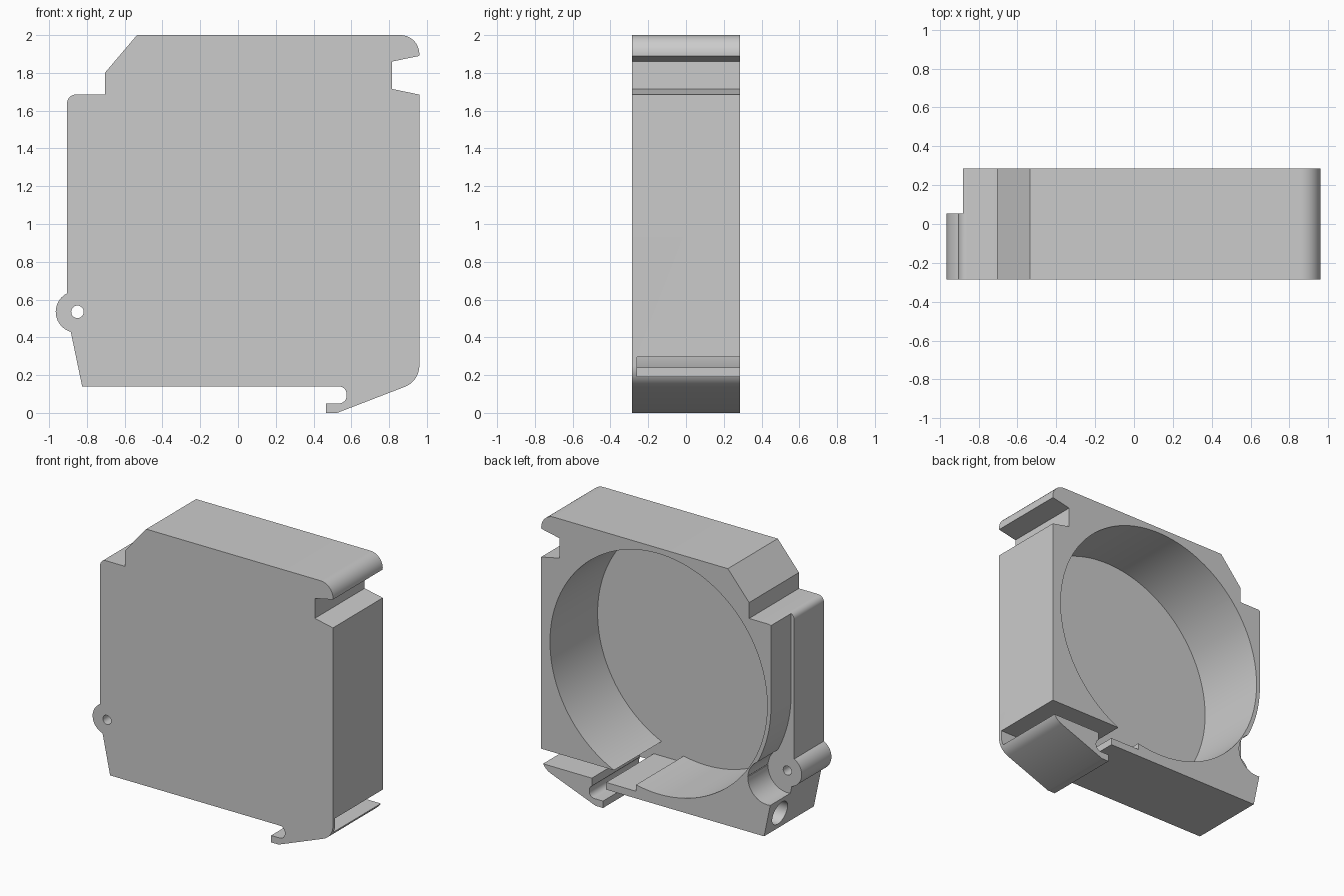
import bpy
import bmesh
from math import cos, sin, radians, pi
from mathutils import Matrix

if "Cube" in bpy.data.objects:
    bpy.data.objects.remove(bpy.data.objects["Cube"], do_unlink=True)

FRONT, BACK = -0.285, 0.285
FLOOR = -0.26          # inner side of the thin front wall
STEP = 0.055           # depth of the stepped side
EAR = (-0.855, 0.535)
POCKET = (0.02, 1.09)


def arc(center, r, start, end, n=12):
    """Points on an arc in the x-z plane, angles in degrees."""
    angles = [radians(start + (end - start) * i / n) for i in range(n + 1)]
    return [(center[0] + r * cos(a), center[1] + r * sin(a)) for a in angles]


def prism(name, outline, y0, y1):
    """Extrude an x-z outline along y."""
    bm = bmesh.new()
    base = bm.faces.new([bm.verts.new((x, y0, z)) for x, z in outline])
    new = bmesh.ops.extrude_face_region(bm, geom=[base])["geom"]
    verts = [v for v in new if isinstance(v, bmesh.types.BMVert)]
    bmesh.ops.translate(bm, verts=verts, vec=(0, y1 - y0, 0))
    bmesh.ops.recalc_face_normals(bm, faces=bm.faces)
    return finish(name, bm)


def finish(name, bm):
    mesh = bpy.data.meshes.new(name)
    bm.to_mesh(mesh)
    bm.free()
    ob = bpy.data.objects.new(name, mesh)
    bpy.context.collection.objects.link(ob)
    return ob


def disc(name, center, r, y0, y1, n=48):
    return prism(name, arc(center, r, 0, 360 - 360 / n, n - 1), y0, y1)


def rect(name, x0, x1, z0, z1, y0, y1):
    return prism(name, [(x0, z0), (x1, z0), (x1, z1), (x0, z1)], y0, y1)


# Housing outline with rail hook, top catch, corner bevel and hinge ear
outline = [(-0.825, 0.14)]
outline += arc((0.535, 0.1), 0.04, 90, 0, 6)
outline += arc((0.535, 0.09), 0.04, 0, -90, 6)
outline += [(0.465, 0.05), (0.465, 0), (0.525, 0)]
outline += arc((0.84, 0.25), 0.12, -70, 0)
outline += [(0.96, 1.685), (0.815, 1.715), (0.815, 1.86)]
outline += arc((0.86, 1.9), 0.1, -6, 90)
outline += [(-0.535, 2), (-0.705, 1.8), (-0.705, 1.685)]
outline += arc((-0.86, 1.64), 0.045, 90, 180, 8)
outline += arc(EAR, 0.11, 117, 254, 20)
housing = prism("housing", outline, FRONT, BACK)

OUT = BACK + 0.1
cutters = [
    # Round pocket open at the back
    disc("pocket_cutter", POCKET, 0.87, FLOOR, OUT, 128),
    # Slot above the hook arm, and the gap that frees the arm from the lip
    rect("slot_cutter", 0.2, 1.2, 0.192, 0.297, FLOOR, OUT),
    rect("gap_cutter", 0.44, 0.555, 0.11, 0.25, FLOOR, OUT),
    # Stepped side that follows the pocket wall
    prism("step_cutter",
          [(-1.2, 1.8), (-0.88, 1.8)] + arc(POCKET, 0.9, 180, 218, 16)
          + [(-1.2, 0.535)], STEP, OUT),
    # Clearance round the ear, and its pin hole
    disc("ear_clearance_cutter", (-0.85, 0.53), 0.155, STEP, OUT),
    disc("pin_hole_cutter", (-0.85, 0.535), 0.033, FRONT - 0.1, OUT, 32),
]

# Blind bore in the lower sloping side
bm = bmesh.new()
bmesh.ops.create_cone(
    bm, cap_ends=True, segments=40, radius1=0.085, radius2=0.085, depth=0.5,
    matrix=Matrix.Translation((-0.8, 0.14, 0.26)) @ Matrix.Rotation(pi / 2, 4, "Y"))
cutters.append(finish("bore_cutter", bm))

for cutter in cutters:
    cutter.hide_render = True
    mod = housing.modifiers.new(cutter.name, "BOOLEAN")
    mod.operation = "DIFFERENCE"
    mod.solver = "EXACT"
    mod.object = cutter

# Bake the cuts and drop the cutters
bpy.context.view_layer.update()
graph = bpy.context.evaluated_depsgraph_get()
cut_mesh = bpy.data.meshes.new_from_object(housing.evaluated_get(graph))
housing.modifiers.clear()
housing.data = cut_mesh
for cutter in cutters:
    bpy.data.objects.remove(cutter, do_unlink=True)

# Single grey plastic
grey = bpy.data.materials.new("grey_plastic")
grey.use_nodes = True
color = (0.6, 0.6, 0.6, 1)
grey.diffuse_color = color
grey.node_tree.nodes["Principled BSDF"].inputs["Base Color"].default_value = color
cut_mesh.materials.clear()
cut_mesh.materials.append(grey)

bpy.ops.object.select_all(action="DESELECT")
housing.select_set(True)
bpy.context.view_layer.objects.active = housing
bpy.ops.object.shade_smooth_by_angle(angle=radians(25))
